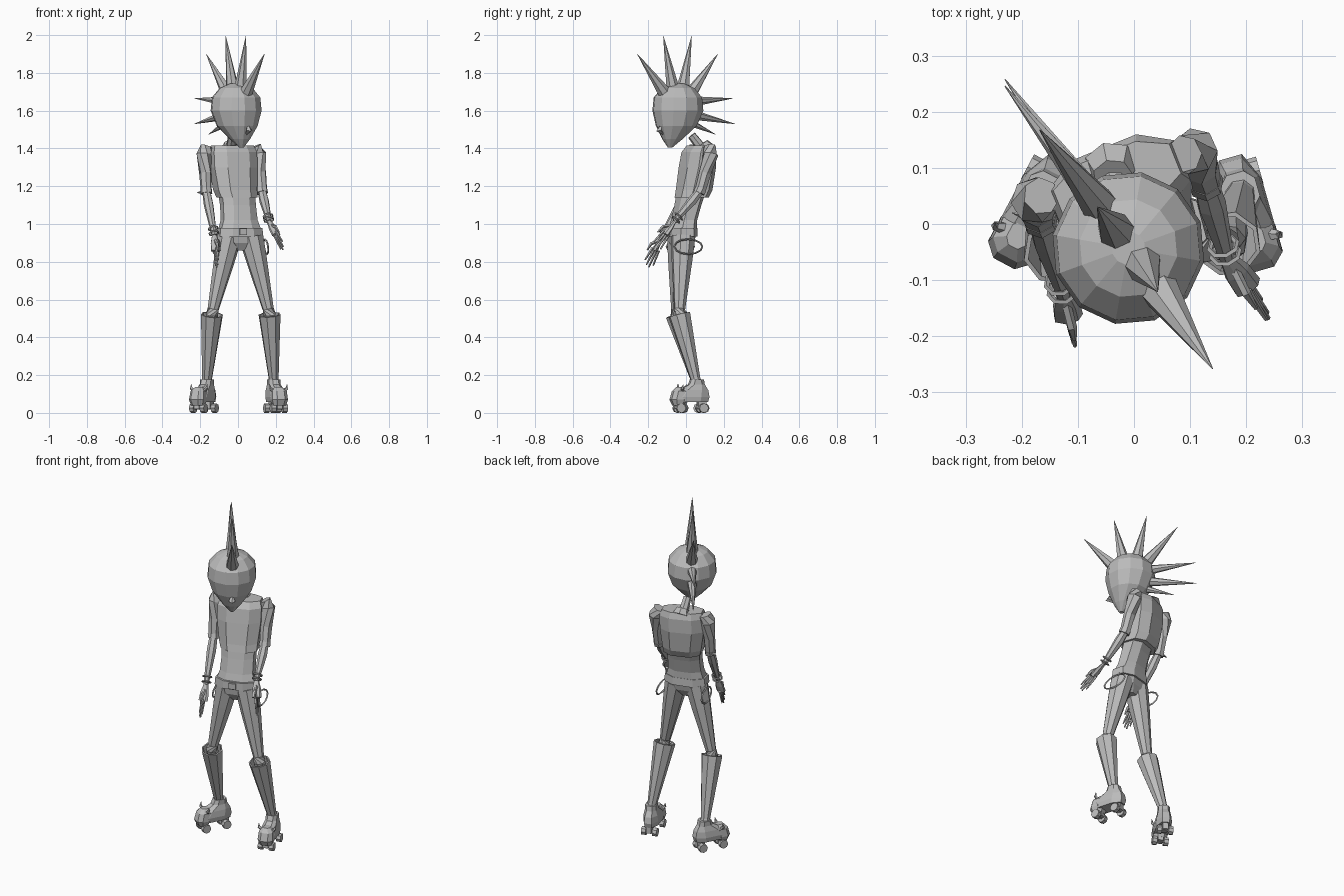
import bpy, bmesh, math
from mathutils import Vector, Matrix

if "Cube" in bpy.data.objects:
    bpy.data.objects.remove(bpy.data.objects["Cube"], do_unlink=True)

grey = bpy.data.materials.new("plain_grey")
grey.use_nodes = True
grey.diffuse_color = (0.5, 0.5, 0.5, 1)
grey.node_tree.nodes["Principled BSDF"].inputs["Base Color"].default_value = (0.5, 0.5, 0.5, 1)
FLAT = Matrix.Identity(4)


def finish(name, bm, matrix=FLAT):
    bm.transform(matrix)
    bmesh.ops.recalc_face_normals(bm, faces=bm.faces)
    mesh = bpy.data.meshes.new(name)
    bm.to_mesh(mesh)
    bm.free()
    mesh.materials.append(grey)
    obj = bpy.data.objects.new(name, mesh)
    bpy.context.collection.objects.link(obj)
    return obj


def skin(rings, open_top=False):
    """Bridge equal-length rings of points and cap the ends."""
    bm = bmesh.new()
    rows = [[bm.verts.new(p) for p in ring] for ring in rings]
    n = len(rows[0])
    for a, b in zip(rows, rows[1:]):
        for i in range(n):
            bm.faces.new((a[i], a[(i + 1) % n], b[(i + 1) % n], b[i]))
    bm.faces.new(rows[0])
    if not open_top:
        bm.faces.new(rows[-1])
    return bm


def stack(rings, sides=8, power=1.0):
    """Horizontal rings (x, y, z, half width, half depth, yaw); low power is boxier."""
    out = []
    for x, y, z, rx, ry, yaw in rings:
        ring = []
        for i in range(sides):
            t = 2 * math.pi * (i + 0.5) / sides
            c, s = math.cos(t), math.sin(t)
            p = Vector((rx * math.copysign(abs(c) ** power, c),
                        ry * math.copysign(abs(s) ** power, s), 0))
            ring.append(Matrix.Rotation(math.radians(yaw), 3, 'Z') @ p + Vector((x, y, z)))
        out.append(ring)
    return skin(out)


def limb(name, points, radii, sides=7, flat=1.0, open_top=False, matrix=FLAT):
    """Tapered tube along a path."""
    pts = [Vector(p) for p in points]
    rings = []
    for i, (p, r) in enumerate(zip(pts, radii)):
        d = pts[min(i + 1, len(pts) - 1)] - pts[max(i - 1, 0)]
        q = d.to_track_quat('Z', 'Y')
        rings.append([p + q @ Vector((r * math.cos(2 * math.pi * k / sides),
                                      flat * r * math.sin(2 * math.pi * k / sides), 0))
                      for k in range(sides)])
    return finish(name, skin(rings, open_top), matrix)


def box(name, size, matrix):
    bm = bmesh.new()
    bmesh.ops.create_cube(bm, size=1)
    bmesh.ops.scale(bm, vec=size, verts=bm.verts)
    return finish(name, bm, matrix)


def hoop(name, center, direction, rx, ry, thick, sides=12):
    """Closed oval band around a direction."""
    q = Vector(direction).to_track_quat('Z', 'Y')
    bm = bmesh.new()
    rows = []
    for i in range(sides):
        t = 2 * math.pi * i / sides
        rows.append([bm.verts.new(Vector(center) + q @ Vector((
            (rx + thick * a) * math.cos(t), (ry + thick * a) * math.sin(t), thick * b)))
            for a, b in ((1, 0), (0, 1), (-1, 0), (0, -1))])
    for i in range(sides):
        a, b = rows[i], rows[(i + 1) % sides]
        for k in range(4):
            bm.faces.new((a[k], a[(k + 1) % 4], b[(k + 1) % 4], b[k]))
    return finish(name, bm)


# Head: faceted egg narrowing to a forward chin
YAW = 35
face = Vector((math.sin(math.radians(YAW)), -math.cos(math.radians(YAW)), 0))
skull = Vector((-0.01, -0.043, 0))
head_rings = []
for z, r, ahead in ((1.405, 0.012, 0.05), (1.45, 0.055, 0.035), (1.52, 0.11, 0.01), (1.6, 0.137, 0),
                    (1.67, 0.13, 0), (1.72, 0.088, 0), (1.745, 0.03, 0)):
    c = skull + face * ahead
    head_rings.append((c.x, c.y, z, r, r, YAW))
head = stack(head_rings, sides=12)
side = Vector((-face.y, face.x, 0))
panels = [f for f in head.faces if 1.6 < f.calc_center_median().z < 1.67
          and 0.6 < abs((f.calc_center_median() - skull).to_2d().normalized().dot(side.to_2d())) < 0.9
          and (f.calc_center_median() - skull).dot(face) > 0]
bmesh.ops.inset_individual(head, faces=panels, thickness=0.006, depth=-0.004)
finish("head", head)
nose = skull + face * 0.1
limb("nose", [nose + Vector((0, 0, 1.54)), nose + face * 0.022 + Vector((0, 0, 1.495)),
              nose - face * 0.01 + Vector((0, 0, 1.475))], [0.004, 0.018, 0.006], sides=4)

# Crest of spikes running from forehead to nape
spikes = [((0.14, -0.258, 1.90), (0.04, -0.11, 1.69), 0.037), ((0.042, -0.12, 1.995), (0.015, -0.07, 1.72), 0.035),
          ((-0.065, 0.03, 1.995), (-0.03, -0.015, 1.72), 0.035), ((-0.168, 0.168, 1.90), (-0.055, 0.025, 1.69), 0.035),
          ((-0.23, 0.246, 1.665), (-0.075, 0.05, 1.65), 0.026), ((-0.23, 0.258, 1.53), (-0.075, 0.05, 1.575), 0.026),
          ((-0.155, 0.155, 1.475), (-0.06, 0.025, 1.535), 0.02)]
for i, (tip, base, r) in enumerate(spikes):
    limb(f"hair_spike_{i + 1}", [base, tip], [r, 0.001], sides=7)

# Neck and torso
limb("neck", [(-0.04, 0.1, 1.38), (-0.03, 0.03, 1.47)], [0.028, 0.023])
limb("collar", [(-0.04, 0.105, 1.395), (-0.038, 0.085, 1.425)], [0.05, 0.036])
finish("jacket", stack([(-0.005, 0.03, 1.14, 0.108, 0.082, 20), (-0.015, 0.043, 1.18, 0.115, 0.088, 20),
                        (-0.025, 0.06, 1.3, 0.13, 0.086, 22), (-0.027, 0.068, 1.38, 0.13, 0.078, 22),
                        (-0.03, 0.075, 1.415, 0.118, 0.058, 22)], sides=8, power=0.75))
finish("shirt", stack([(0.01, -0.02, 0.96, 0.12, 0.07, 15), (0.006, -0.01, 1.02, 0.1, 0.062, 17),
                       (0.0, 0.01, 1.1, 0.096, 0.064, 19), (-0.01, 0.03, 1.18, 0.1, 0.07, 20)], power=0.8))
finish("belt", stack([(0.01, -0.022, 0.935, 0.126, 0.076, 15), (0.01, -0.022, 0.98, 0.122, 0.074, 15)], power=0.8))
finish("hips", stack([(0.01, -0.025, 0.86, 0.03, 0.035, 15), (0.01, -0.025, 0.9, 0.1, 0.06, 15),
                      (0.01, -0.022, 0.95, 0.12, 0.07, 15)], power=0.85))
box("belt_buckle", (0.04, 0.012, 0.034),
    Matrix.Translation((0.028, -0.094, 0.958)) @ Matrix.Rotation(math.radians(15), 4, 'Z'))

# Arms: sleeve, forearm, cuff, hand with fingers
arms = {"right": [(-0.165, 0.05, 1.41), (-0.178, 0.042, 1.37), (-0.168, 0.01, 1.17), (-0.125, -0.125, 0.94), (-0.11, -0.205, 0.775)],
        "left": [(0.09, 0.125, 1.41), (0.108, 0.13, 1.37), (0.127, 0.075, 1.17), (0.165, -0.06, 1.015), (0.24, -0.165, 0.87)]}
for name, pts in arms.items():
    top, shoulder, elbow, wrist, tip = map(Vector, pts)
    limb(name + "_sleeve", [top, shoulder, shoulder.lerp(elbow, 0.5), elbow], [0.034, 0.042, 0.033, 0.029])
    limb(name + "_forearm", [elbow.lerp(shoulder, 0.05), elbow.lerp(wrist, 0.3), wrist], [0.022, 0.026, 0.014])
    limb(name + "_elbow_cuff", [elbow.lerp(shoulder, 0.08), elbow.lerp(wrist, 0.04)], [0.031, 0.032])
    out = -1 if name == "right" else 1
    reach = tip - wrist
    for k in (0.84, 0.95):
        hoop(name + "_bracelet", elbow.lerp(wrist, k), wrist - elbow, 0.025, 0.025, 0.005, 8)
    # Palm lies in the plane of the reach and the forward direction
    across = reach.cross(Vector((1, 0.3, 0))).normalized()
    knuckle = wrist + reach * 0.5
    limb(name + "_palm", [wrist, wrist + reach * 0.25, knuckle], [0.014, 0.025, 0.027], flat=0.55)
    for k in range(4):
        shift = across * (k - 1.5) * 0.012
        length = (0.4, 0.5, 0.47, 0.36)[k]
        limb(f"{name}_finger_{k + 1}", [knuckle - reach * 0.06 + shift, knuckle + reach * length + shift * 1.5],
             [0.008, 0.004], sides=5)
    limb(name + "_thumb", [wrist + reach * 0.15, wrist + reach * 0.36 + across * 0.035,
                           wrist + reach * 0.58 + across * 0.04], [0.009, 0.009, 0.004], sides=5)
limb("elbow_stud", [(-0.185, 0.015, 1.17), (-0.217, 0.02, 1.165)], [0.013, 0.001], sides=5)

# Straps hanging from the belt
hoop("left_strap", (0.148, 0.012, 0.88), (1, 0.15, 0.15), 0.075, 0.04, 0.005)
hoop("right_strap", (-0.115, -0.03, 0.88), (1, 0.25, -0.1), 0.075, 0.04, 0.005)

# Legs with flared boots and roller skates
legs = {"right": ((-0.045, -0.035, 0.93), (-0.138, -0.05, 0.52), (-0.165, 0.055, 0.16), -28),
        "left": ((0.07, -0.015, 0.93), (0.167, -0.035, 0.52), (0.19, 0.055, 0.16), 16)}
for name, (hip, knee, ankle, yaw) in legs.items():
    hip, knee, ankle = map(Vector, (hip, knee, ankle))
    limb(name + "_thigh", [hip, hip.lerp(knee, 0.3), hip.lerp(knee, 0.93), knee, knee.lerp(ankle, 0.3)],
         [0.066, 0.056, 0.03, 0.034, 0.03], sides=8)
    boot = limb(name + "_boot", [ankle, ankle.lerp(knee, 0.06), knee], [0.029, 0.027, 0.06], sides=8, open_top=True)
    wall = boot.modifiers.new("wall", 'SOLIDIFY')
    wall.thickness = 0.008
    place = Matrix.Translation((ankle.x, ankle.y, 0)) @ Matrix.Rotation(math.radians(yaw), 4, 'Z')
    # Shoe with a high heel collar and a bulky toe
    finish(name + "_shoe", stack([(0, -0.035, 0.058, 0.042, 0.1, 0), (0, -0.035, 0.085, 0.046, 0.108, 0),
                                  (0, -0.02, 0.12, 0.042, 0.085, 0), (0, 0.0, 0.15, 0.034, 0.045, 0),
                                  (0, 0.003, 0.178, 0.034, 0.036, 0)], power=0.8), place)
    finish(name + "_toe_cap", stack([(0, -0.1, 0.04, 0.036, 0.03, 0), (0, -0.1, 0.07, 0.046, 0.045, 0),
                                     (0, -0.09, 0.115, 0.042, 0.042, 0), (0, -0.085, 0.137, 0.02, 0.025, 0)], power=0.8), place)
    for s in (-1, 1):
        limb(name + "_horn", [(s * 0.026, -0.085, 0.115), (s * 0.046, -0.09, 0.13), (s * 0.048, -0.085, 0.152)],
             [0.012, 0.008, 0.001], sides=5, matrix=place)
    for y in (-0.095, 0.03):
        box(name + "_truck", (0.03, 0.045, 0.045), place @ Matrix.Translation((0, y, 0.043)))
        limb(name + "_axle", [(-0.035, y, 0.025), (0.035, y, 0.025)], [0.007, 0.007], sides=6, matrix=place)
        for s in (-1, 1):
            limb(name + "_wheel", [(s * 0.019, y, 0.025), (s * 0.044, y, 0.025)], [0.025, 0.025], sides=8, matrix=place)
